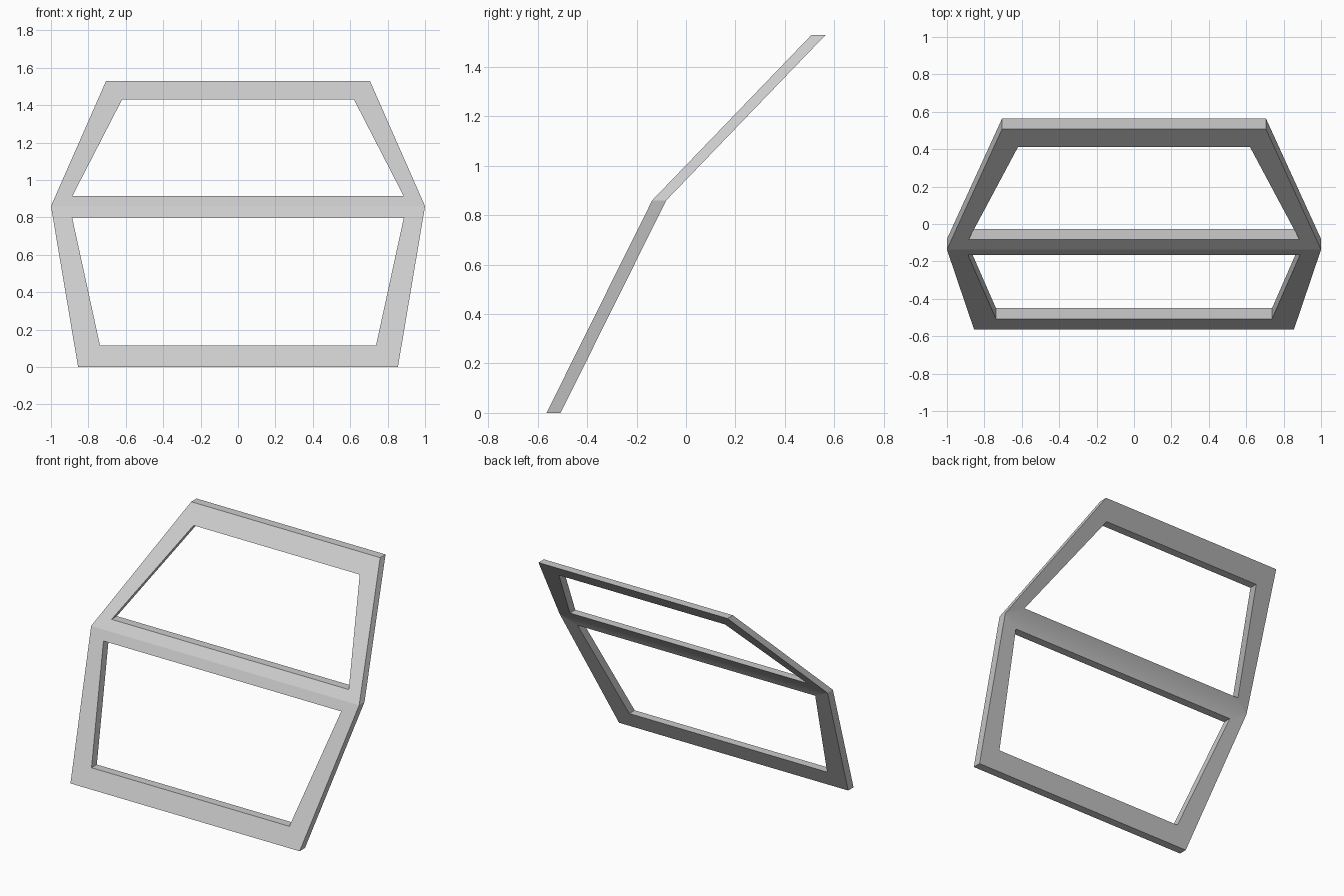
import bpy
import bmesh

default = bpy.data.objects.get("Cube")
if default:
    bpy.data.objects.remove(default, do_unlink=True)

THICK = 0.057
FOLD = (1.0, 0.86)


def depth(z):
    """Front surface y: two slopes meeting at the fold."""
    slope = 0.497 if z < FOLD[1] else 0.963
    return -0.137 + (z - FOLD[1]) * slope


# Plain light grey
grey = bpy.data.materials.new("light_grey")
grey.use_nodes = True
colour = (0.6, 0.6, 0.6, 1)
grey.diffuse_color = colour
grey.node_tree.nodes["Principled BSDF"].inputs["Base Color"].default_value = colour

bm = bmesh.new()


def pair(x, z):
    """Mirrored left and right points on the front surface."""
    return [bm.verts.new((s * x, depth(z), z)) for s in (-1, 1)]


# Bent frame: each half is a ring between an outer and an inner outline
fold = pair(*FOLD)
lower_end, upper_end = pair(0.855, 0), pair(0.705, 1.53)
lower_hole = pair(0.738, 0.115), pair(0.887, 0.80)
upper_hole = pair(0.62, 1.43), pair(0.885, 0.915)

for end, (hole_end, hole_fold) in ((lower_end, lower_hole), (upper_end, upper_hole)):
    outer = [end[0], end[1], fold[1], fold[0]]
    inner = [hole_end[0], hole_end[1], hole_fold[1], hole_fold[0]]
    for i in range(4):
        j = (i + 1) % 4
        bm.faces.new((outer[i], outer[j], inner[j], inner[i]))

# Thickness
result = bmesh.ops.extrude_face_region(bm, geom=bm.faces[:], use_keep_orig=True)
back = [g for g in result["geom"] if isinstance(g, bmesh.types.BMVert)]
bmesh.ops.translate(bm, verts=back, vec=(0, THICK, 0))
bmesh.ops.recalc_face_normals(bm, faces=bm.faces[:])

# Soft fold on the back of the middle bar only
back_fold = [v for v in back if abs(v.co.z - FOLD[1]) < 0.001]
for face in bm.faces:
    if all(v in face.verts for v in back_fold):
        face.smooth = True

mesh = bpy.data.meshes.new("bent_frame")
bm.to_mesh(mesh)
bm.free()
mesh.materials.append(grey)
frame = bpy.data.objects.new("bent_frame", mesh)
bpy.context.collection.objects.link(frame)
